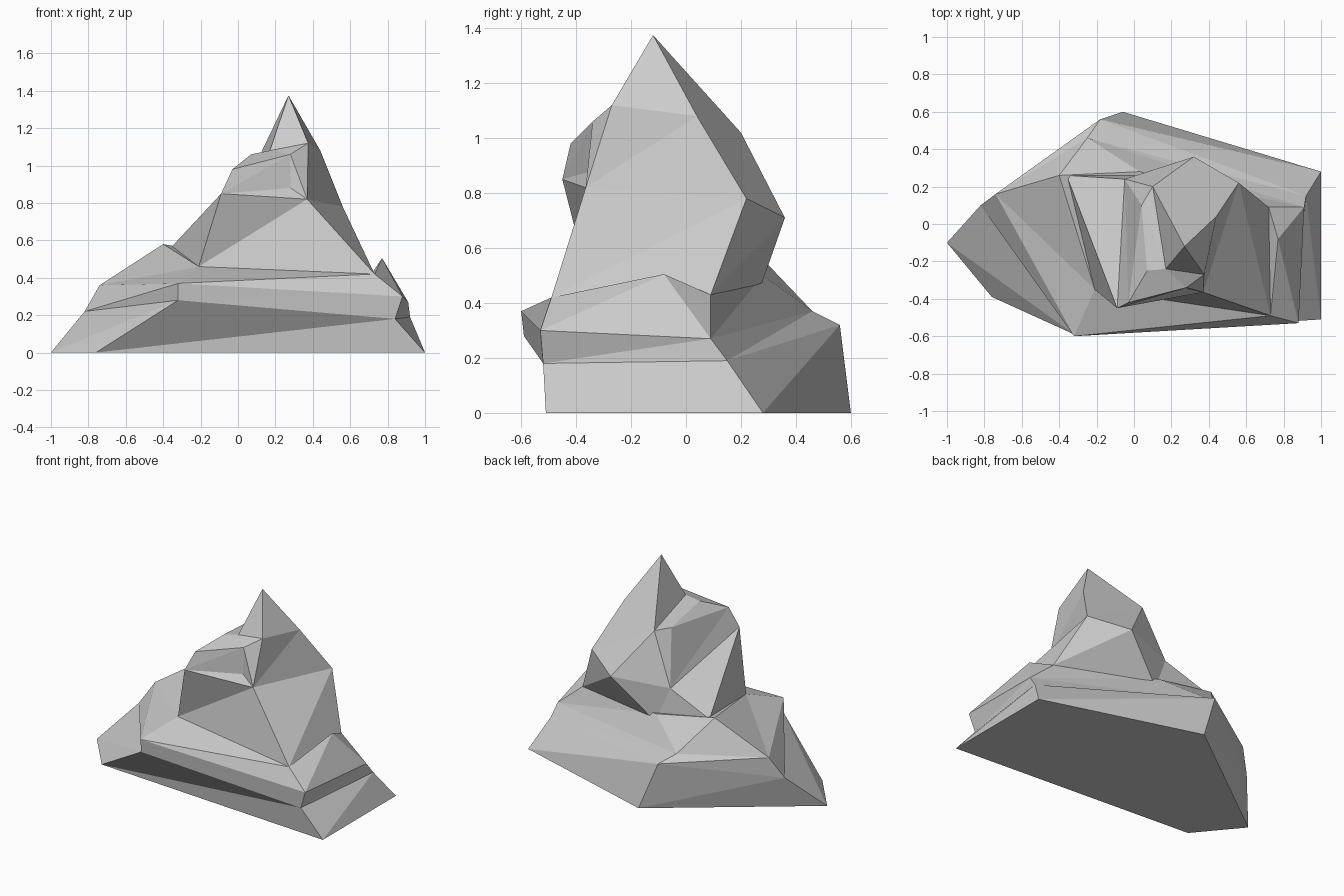
import bpy
import bmesh

default_cube = bpy.data.objects.get("Cube")
if default_cube:
    bpy.data.objects.remove(default_cube, do_unlink=True)

# One plain stone colour
stone = bpy.data.materials.new("stone grey")
stone.use_nodes = True
stone_colour = (0.6, 0.6, 0.6, 1)
stone.diffuse_color = stone_colour
stone.node_tree.nodes["Principled BSDF"].inputs["Base Color"].default_value = stone_colour


def add_points(bm, points):
    return [bm.verts.new(p) for p in points]


def loft(bm, lower, upper, flipped=(), skipped=()):
    """Join two rings with quads; flipped sides fold along the other diagonal."""
    count = len(lower)
    for i in range(count):
        if i in skipped:
            continue
        j = (i + 1) % count
        quad = [lower[i], lower[j], upper[j], upper[i]]
        if i in flipped:
            quad = quad[1:] + quad[:1]
        bm.faces.new(quad)


def finish(bm, name):
    """Fold the facets into flat triangles and make the object."""
    bmesh.ops.recalc_face_normals(bm, faces=bm.faces[:])
    bmesh.ops.triangulate(bm, faces=bm.faces[:], quad_method="FIXED")
    mesh = bpy.data.meshes.new(name)
    bm.to_mesh(mesh)
    bm.free()
    mesh.materials.append(stone)
    part = bpy.data.objects.new(name, mesh)
    bpy.context.collection.objects.link(part)
    return part


def hull(name, points):
    """A faceted chunk of rock wrapped around its corners."""
    bm = bmesh.new()
    verts = add_points(bm, points)
    bmesh.ops.convex_hull(bm, input=verts)
    return finish(bm, name)


# Each ring has five corners, running front right, right, back, left, front left
ground = [(1, -.51, 0), (1, .28, 0), (-.06, .6, 0), (-1, -.1, 0), (-.76, -.39, 0)]
waist = [(.84, -.52, .18), (.92, .15, .19), (-.18, .56, .32), (-.82, .1, .22), (-.32, -.59, .28)]
rim = [(.88, -.53, .3), (.91, .09, .27), (-.25, .46, .37), (-.74, .16, .36), (-.32, -.6, .37)]
shoulder = [(.73, -.49, .42), (.72, .09, .43), (.03, .28, .5), (-.4, .26, .58), (-.21, -.35, .46)]

# Wide stepped base
bm = bmesh.new()
rings = [add_points(bm, ring) for ring in (ground, waist, rim, shoulder)]
for lower, upper in zip(rings, rings[1:]):
    loft(bm, lower, upper)
bm.faces.new(rings[0])
bm.faces.new(rings[-1])
finish(bm, "rock_base")

# Small crag standing on the right ledge
hull("side_crag", rim[:2] + shoulder[:2] + [(.77, -.08, .505)])

# Leaning tower: foot, brow and crown rings
foot = [shoulder[0], shoulder[1], (.05, .265, .44), (-.36, .26, .56), shoulder[4]]
brow = [(.37, -.365, .82), (.56, .22, .78), (.32, .36, .71), (-.05, .24, .68), (-.09, -.45, .85)]
crown = [(.375, -.27, 1.12), (.44, .04, 1.08), (.1, .2, 1.02), (.04, .1, 1.02), (-.03, -.42, .98)]
spire_foot = (.17, -.24, 1.08)

bm = bmesh.new()
low, mid, top = [add_points(bm, ring) for ring in (foot, brow, crown)]
loft(bm, low, mid)
loft(bm, mid, top, flipped=(2,), skipped=(4,))
bm.faces.new(low)

# Chipped front of the tower and the step below the spire
notch, step, lip, chip = add_points(
    bm, [spire_foot, (.07, -.25, 1.06), (.28, -.34, 1.06), (.28, -.345, .88)])
corner, right, back, inner, left = top
for facet in [
    (mid[0], corner, lip, chip),
    (mid[4], mid[0], chip),
    (mid[4], chip, lip, left),
    (notch, corner, right, back),
    (notch, back, inner, step),
    (inner, left, step),
    (left, lip, step),
    (notch, step, lip),
    (notch, lip, corner),
]:
    bm.faces.new(facet)
finish(bm, "rock_tower")

# Pointed spire
hull("spire", crown[:3] + [spire_foot, (.27, -.12, 1.375)])
